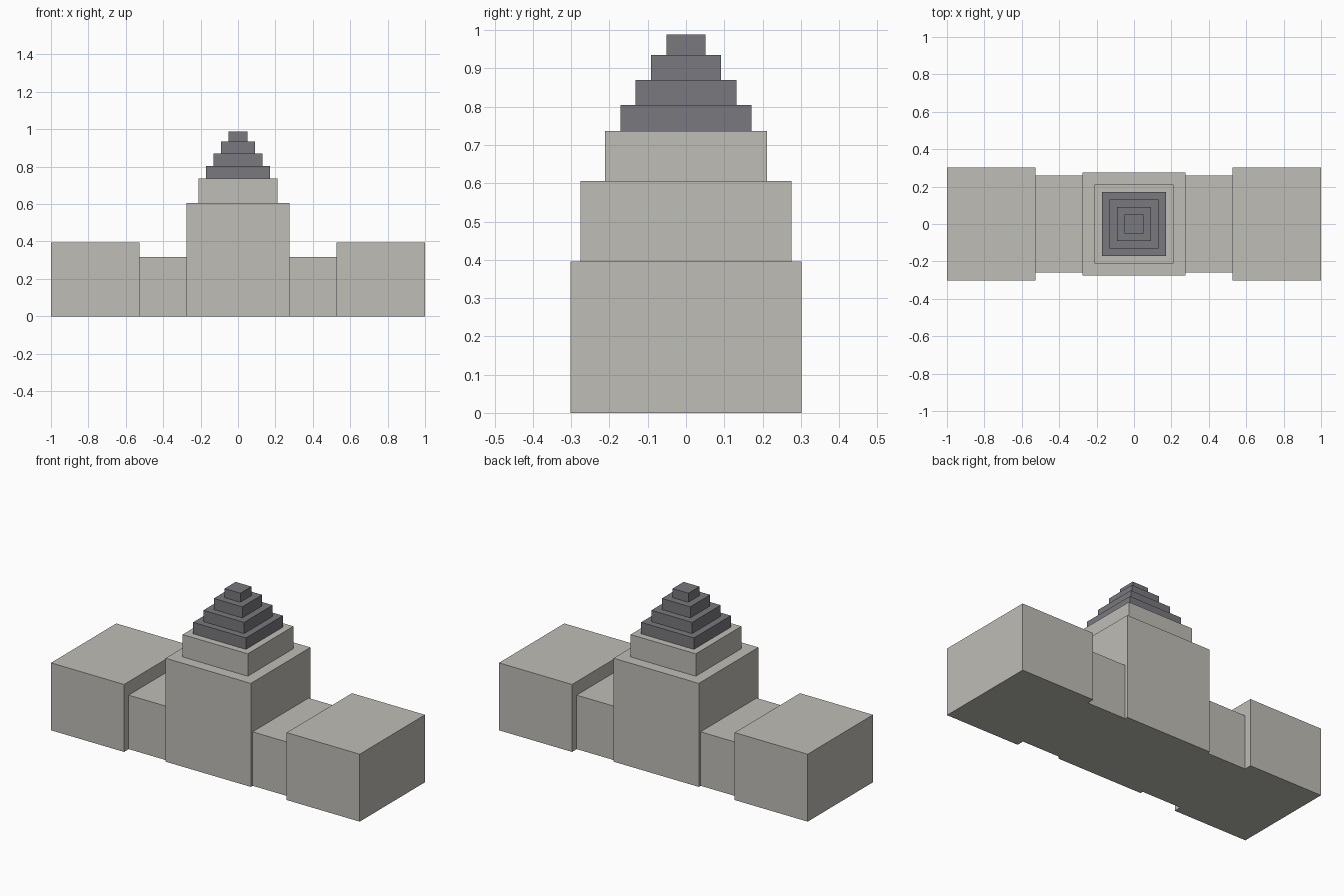
import bpy

if "Cube" in bpy.data.objects:
    bpy.data.objects.remove(bpy.data.objects["Cube"])


def material(name, color):
    mat = bpy.data.materials.new(name)
    mat.diffuse_color = (*color, 1)
    mat.use_nodes = True
    mat.node_tree.nodes["Principled BSDF"].inputs["Base Color"].default_value = mat.diffuse_color
    return mat


stone = material("warm_stone", (0.52, 0.51, 0.47))
slate = material("dark_slate", (0.19, 0.19, 0.21))


def block(name, x0, x1, half_y, z0, z1, mat):
    bpy.ops.mesh.primitive_cube_add(size=1, location=((x0 + x1) / 2, 0, (z0 + z1) / 2))
    ob = bpy.context.object
    ob.name = name
    ob.scale = (x1 - x0, 2 * half_y, z1 - z0)
    bpy.ops.object.transform_apply(location=False, rotation=False, scale=True)
    ob.data.materials.append(mat)


# End pavilions and the lower wings joining them to the tower
for side, s in (("left", -1), ("right", 1)):
    block(side + "_pavilion", *sorted((s * 0.527, s * 1.0)), 0.302, 0, 0.395, stone)
    block(side + "_wing", *sorted((s * 0.275, s * 0.527)), 0.259, 0, 0.316, stone)

# Central tower and its setback storey
block("central_tower", -0.276, 0.276, 0.276, 0, 0.606, stone)
block("upper_storey", -0.211, 0.211, 0.211, 0.606, 0.737, stone)

# Stepped roof
z = 0.737
for i, (half, top) in enumerate([(0.171, 0.804), (0.132, 0.87), (0.092, 0.935), (0.051, 0.988)]):
    block(f"roof_tier_{i + 1}", -half, half, half, z, top, slate)
    z = top
